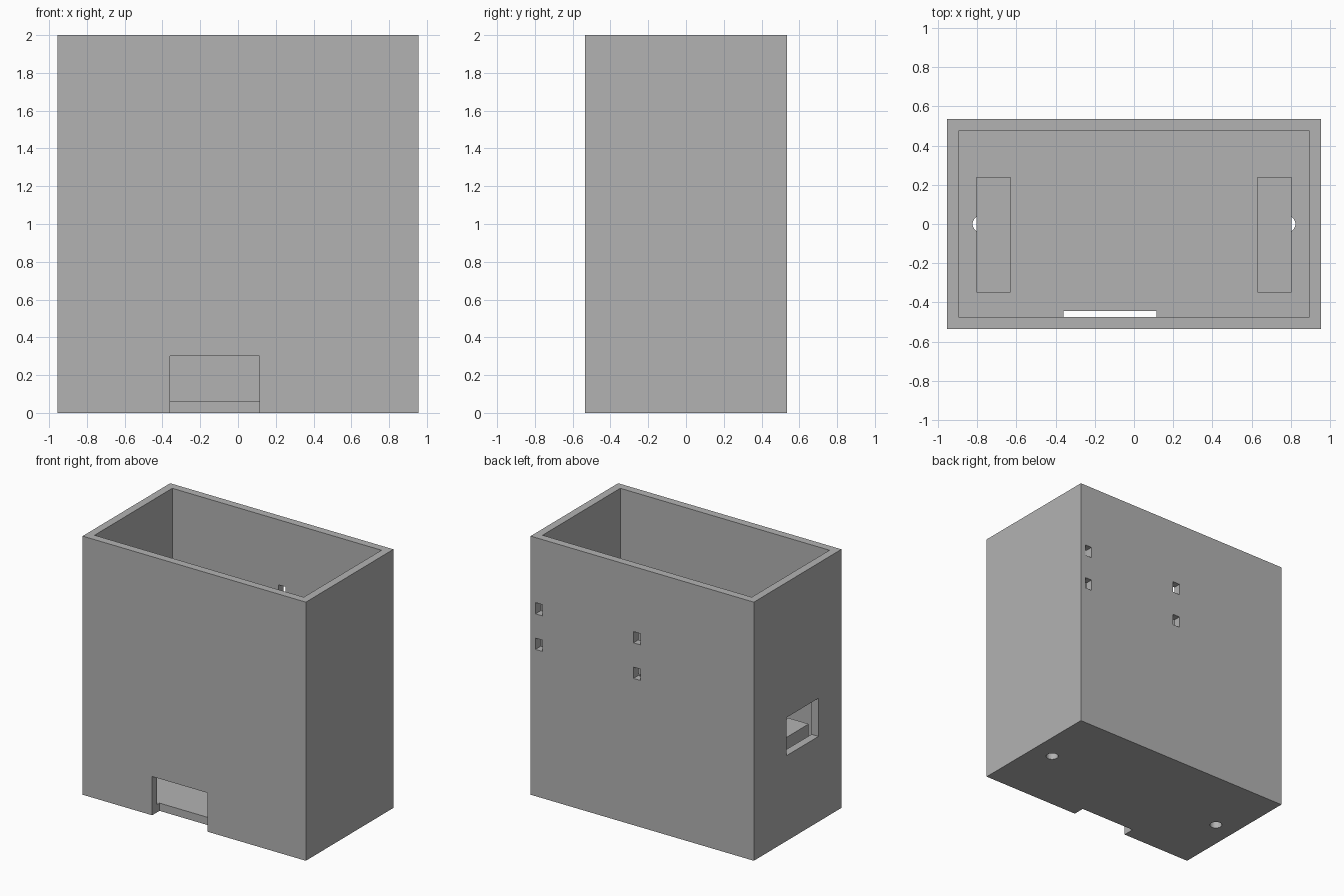
import bpy, bmesh
from mathutils import Matrix, Vector

cube = bpy.data.objects.get("Cube")
if cube:
    bpy.data.objects.remove(cube, do_unlink=True)

grey = bpy.data.materials.new("plain grey")
grey.use_nodes = True
colour = (0.45, 0.45, 0.45, 1)
grey.diffuse_color = colour
grey.node_tree.nodes["Principled BSDF"].inputs["Base Color"].default_value = colour


def add_box(bm, low, high):
    low, high = Vector(low), Vector(high)
    place = Matrix.Translation((low + high) / 2) @ Matrix.Diagonal((*(high - low), 1))
    bmesh.ops.create_cube(bm, size=1, matrix=place)


def finish(bm, name):
    mesh = bpy.data.meshes.new(name)
    bm.to_mesh(mesh)
    bm.free()
    mesh.materials.append(grey)
    obj = bpy.data.objects.new(name, mesh)
    bpy.context.collection.objects.link(obj)
    return obj


def box(name, low, high):
    bm = bmesh.new()
    add_box(bm, low, high)
    return finish(bm, name)


def cut(target, cutter):
    cutter.hide_render = True
    mod = target.modifiers.new("cut", "BOOLEAN")
    mod.operation, mod.solver, mod.object = "DIFFERENCE", "EXACT", cutter
    bpy.context.view_layer.objects.active = target
    bpy.ops.object.modifier_apply(modifier=mod.name)
    bpy.data.objects.remove(cutter, do_unlink=True)


W, D, H, WALL = 0.955, 0.535, 2.0, 0.06

# Open-topped case
case = box("case", (-W, -D, 0), (W, D, H))
cut(case, box("cavity", (WALL - W, WALL - D, WALL), (W - WALL, D - WALL, H + 0.1)))

# Openings in the walls and floor
bm = bmesh.new()
add_box(bm, (-0.36, -D - 0.1, -0.1), (0.115, -0.445, 0.30))      # front cable notch
add_box(bm, (-W - 0.1, -0.255, 0.66), (-0.85, 0.135, 0.955))     # side window
for x in (0.015, 0.853):                                         # back strap slots
    for z in (1.135, 1.41):
        add_box(bm, (x, D - WALL - 0.005, z), (x + 0.06, D + 0.1, z + 0.087))
for side in (-1, 1):                                             # floor screw holes
    bmesh.ops.create_cone(bm, cap_ends=True, segments=32, radius1=0.044, radius2=0.044,
                          depth=0.2, matrix=Matrix.Translation((side * 0.78, 0, 0.03)))
cut(case, finish(bm, "openings"))

# Support blocks standing on the floor
for side, name in ((-1, "right_support_block"), (1, "left_support_block")):
    xs = sorted((side * 0.63, side * 0.805))
    box(name, (xs[0], -0.35, WALL), (xs[1], 0.24, 0.68))
